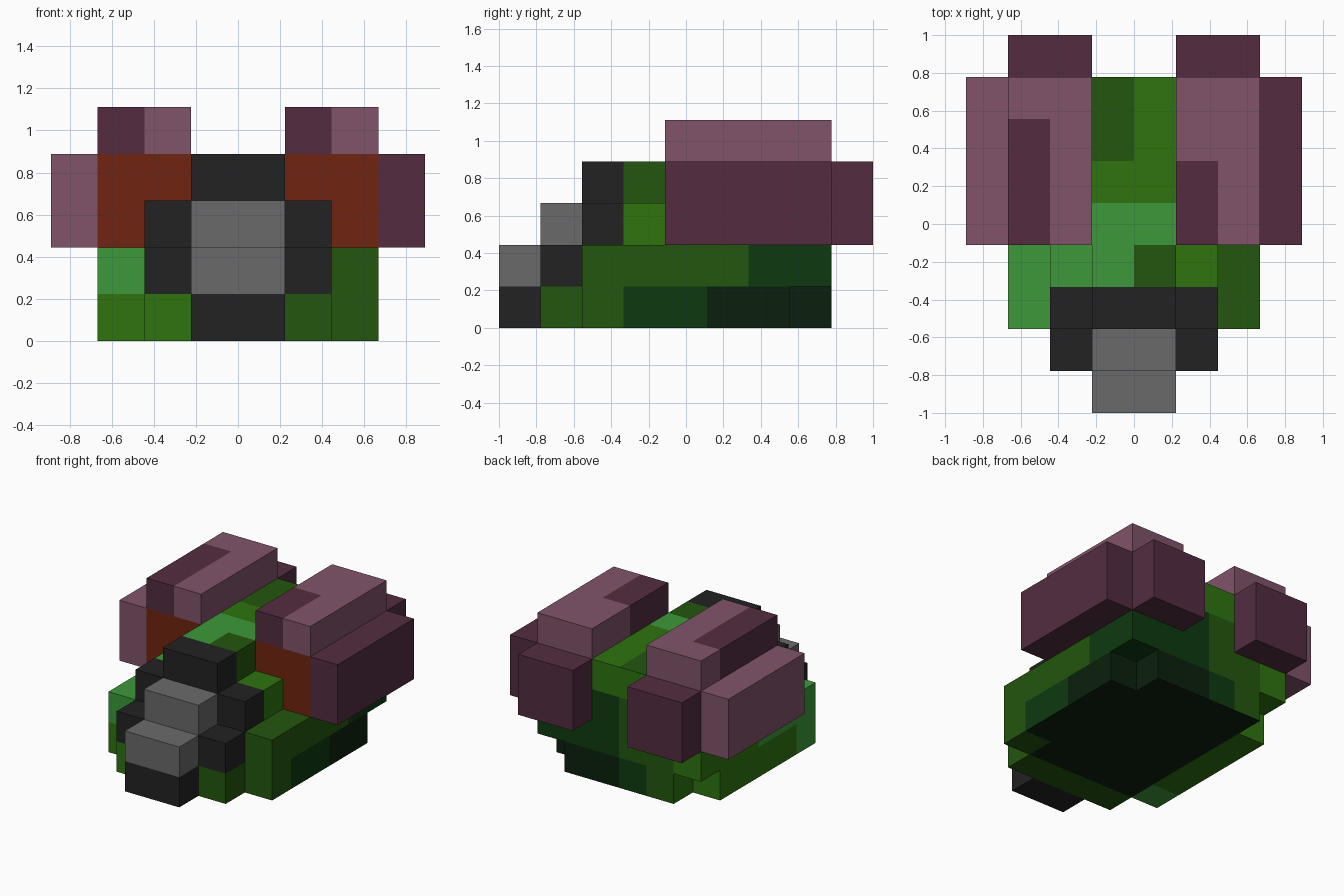
import bpy
import bmesh
from mathutils import Vector

cube = bpy.data.objects.get("Cube")
if cube:
    bpy.data.objects.remove(cube, do_unlink=True)

CELL = 2 / 9  # edge of one block


def linear(hex_code):
    out = []
    for i in range(3):
        c = int(hex_code[2 * i:2 * i + 2], 16) / 255
        out.append(c / 12.92 if c < 0.04 else ((c + 0.055) / 1.055) ** 2.4)
    return (*out, 1)


palette = {
    "light_green": "3C9938", "mid_green": "2E740F", "dark_green": "23560E",
    "forest_green": "0D3A10", "black_green": "0B200E", "pink": "80536A",
    "plum": "532C40", "rust_red": "702410", "charcoal": "222222", "grey": "6A6A6A",
}
mats = {}
for name, code in palette.items():
    m = bpy.data.materials.new(name)
    m.use_nodes = True
    bsdf = next(n for n in m.node_tree.nodes if n.type == "BSDF_PRINCIPLED")
    m.diffuse_color = bsdf.inputs["Base Color"].default_value = linear(code)
    bsdf.inputs["Roughness"].default_value = 0.9
    mats[name] = m


# Camouflage for the hull, chosen by face direction and block position
def camo(p, n):
    x, y, z = p
    if n.z > 0.5:
        if z > 3.5:
            if y < 4:
                return "light_green" if x < 0 else "dark_green"
            if y < 5:
                return "light_green"
            return "dark_green" if x < 0 and y > 6 else "mid_green"
        if x < 0:
            return "light_green"
        return "dark_green" if x > 2 else "mid_green"
    if n.z < -0.5:
        if y < 2:
            return "dark_green"
        if x < -2:
            return "light_green" if y < 3 else "mid_green"
        if z > 0.5:
            return "forest_green"
        return "dark_green" if x > 2 and y < 3 else "black_green"
    if n.y < -0.5:
        if x > 0:
            return "dark_green"
        return "light_green" if x < -2 and z > 1 else "mid_green"
    if n.y > 0.5:
        if x < -2:
            return "mid_green"
        if z > 3:
            return "mid_green"
        if z > 1:
            return "forest_green" if x > 0 else "dark_green"
        if x > 0:
            return "black_green"
        return "forest_green" if x > -1 else "dark_green"
    if n.x > 0.5:
        if z > 2:
            return "dark_green" if z > 3 else "mid_green"
        if z > 1:
            return "dark_green" if y < 6 else "forest_green"
        return "dark_green" if y < 3 else "forest_green" if y < 5 else "black_green"
    if y < 2:
        return "mid_green"
    return "light_green" if y < 3 or (z > 1 and y < 5) else "mid_green"


# Two-tone paint for the engine pods, with red intakes in front
def pod_paint(p, n):
    x, y, z = p - n * 0.25
    if abs(x) > 3:
        return "plum" if x > 0 else "pink"
    if y > 8:
        return "plum"
    if z < 4:
        return "rust_red" if n.y < -0.5 else "plum"
    dark = (x < 2 and y < 6) if x > 0 else (x < -2 and y < 7)
    return "plum" if dark else "pink"


def block(name, xs, ys, zs, paint):
    """Box in block units, cut into unit faces, painted, then merged by colour."""
    rule = paint if callable(paint) else (lambda p, n: paint)
    bm = bmesh.new()
    bmesh.ops.create_cube(bm, size=1)
    spans = (sorted(xs), ys, zs)
    for v in bm.verts:
        v.co = Vector([s[0] if c < 0 else s[1] for c, s in zip(v.co, spans)])
    for axis, (lo, hi) in enumerate(spans):
        normal = Vector([float(axis == i) for i in range(3)])
        for k in range(lo + 1, hi):
            bmesh.ops.bisect_plane(bm, geom=bm.verts[:] + bm.edges[:] + bm.faces[:],
                                   plane_co=normal * k, plane_no=normal)
    bm.normal_update()
    used = []
    for f in bm.faces:
        colour = rule(f.calc_center_median(), f.normal.copy())
        if colour not in used:
            used.append(colour)
        f.material_index = used.index(colour)
    bmesh.ops.dissolve_limit(bm, angle_limit=0.01, verts=bm.verts[:],
                             edges=bm.edges[:], delimit={"MATERIAL"})
    for v in bm.verts:
        v.co = v.co * CELL - Vector((0, 1, 0))
    mesh = bpy.data.meshes.new(name)
    bm.to_mesh(mesh)
    bm.free()
    for colour in used:
        mesh.materials.append(mats[colour])
    bpy.context.collection.objects.link(bpy.data.objects.new(name, mesh))


# Hull
block("hull_bottom", (-3, 3), (2, 7), (0, 1), camo)
block("hull_tail", (-2, 2), (7, 8), (0, 1), camo)
block("hull_deck", (-3, 3), (2, 8), (1, 2), camo)
block("front_skirt", (-2, 2), (1, 2), (0, 1), camo)
block("spine", (-1, 1), (3, 8), (2, 4), camo)

# Nose and canopy steps
block("nose_base", (-1, 1), (0, 1), (0, 1), "charcoal")
block("nose_top", (-1, 1), (0, 1), (1, 2), "grey")
block("canopy_front", (-2, 2), (1, 2), (1, 2), "charcoal")
block("canopy_window", (-1, 1), (1, 2), (2, 3), "grey")
block("canopy_back", (-2, 2), (2, 3), (2, 3), "charcoal")
block("canopy_top", (-1, 1), (2, 3), (3, 4), "charcoal")

# Shoulders and engine pods on both sides
for side, s in (("left", 1), ("right", -1)):
    block(side + "_shoulder", (s, 2 * s), (3, 4), (2, 3), camo)
    block(side + "_pod_core", (s, 3 * s), (4, 8), (2, 4), pod_paint)
    block(side + "_pod_top", (s, 3 * s), (4, 8), (4, 5), pod_paint)
    block(side + "_pod_outer", (3 * s, 4 * s), (4, 8), (2, 4), pod_paint)
    block(side + "_pod_exhaust", (s, 3 * s), (8, 9), (2, 4), pod_paint)
